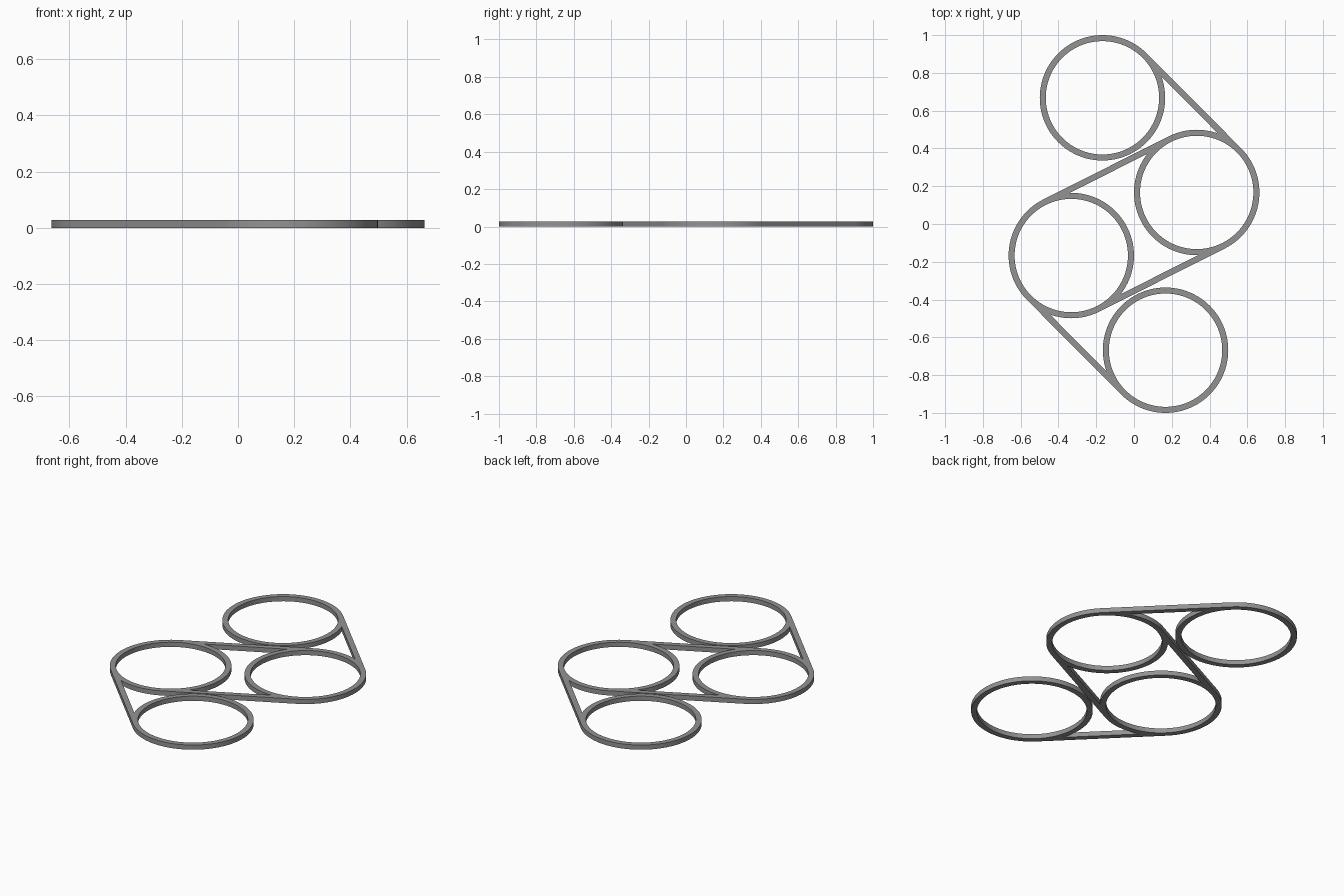
import bpy, bmesh, math
from mathutils import Vector

if "Cube" in bpy.data.objects:
    bpy.data.objects.remove(bpy.data.objects["Cube"])

R, WALL, H, SEG = 0.332, 0.032, 0.028, 96
CENTRES = [Vector((-0.167, 0.668)), Vector((0.332, 0.167)),
           Vector((-0.332, -0.167)), Vector((0.167, -0.668))]

# dark grey finish
GREY = bpy.data.materials.new("dark_grey")
GREY.diffuse_color = (0.29, 0.29, 0.29, 1)
GREY.use_nodes = True
GREY.node_tree.nodes["Principled BSDF"].inputs["Base Color"].default_value = GREY.diffuse_color


def make_object(name, bm):
    bmesh.ops.recalc_face_normals(bm, faces=bm.faces)
    mesh = bpy.data.meshes.new(name)
    bm.to_mesh(mesh)
    bm.free()
    mesh.materials.append(GREY)
    obj = bpy.data.objects.new(name, mesh)
    bpy.context.collection.objects.link(obj)
    bpy.context.view_layer.objects.active = obj
    obj.select_set(True)
    bpy.ops.object.shade_smooth_by_angle(angle=math.radians(30))
    obj.select_set(False)


def ring(name, c):
    # square wall section carried round the circle
    bm = bmesh.new()
    section = [(R, 0), (R, H), (R - WALL, H), (R - WALL, 0)]
    loops = []
    for i in range(SEG):
        a = math.tau * i / SEG
        loops.append([bm.verts.new((c.x + r * math.cos(a), c.y + r * math.sin(a), z))
                      for r, z in section])
    for i in range(SEG):
        p, q = loops[i], loops[(i + 1) % SEG]
        for k in range(4):
            n = (k + 1) % 4
            bm.faces.new((p[k], q[k], q[n], p[n]))
    make_object(name, bm)


def bar(name, a, b, side):
    # straight strip whose outer edge is tangent to both rings
    d = (b - a).normalized()
    n = Vector((-d.y, d.x)) * side
    outline = [a + n * R, b + n * R, b + n * (R - WALL), a + n * (R - WALL)]
    bm = bmesh.new()
    face = bm.faces.new([bm.verts.new((p.x, p.y, 0)) for p in outline])
    ext = bmesh.ops.extrude_face_region(bm, geom=[face], use_keep_orig=True)
    top = [v for v in ext["geom"] if isinstance(v, bmesh.types.BMVert)]
    bmesh.ops.translate(bm, verts=top, vec=(0, 0, H))
    make_object(name, bm)


# four rings
for name, c in zip(("back_ring", "right_ring", "left_ring", "front_ring"), CENTRES):
    ring(name, c)

# four tangent connecting bars
bar("back_right_bar", CENTRES[0], CENTRES[1], 1)
bar("middle_back_bar", CENTRES[2], CENTRES[1], 1)
bar("middle_front_bar", CENTRES[2], CENTRES[1], -1)
bar("front_left_bar", CENTRES[2], CENTRES[3], -1)
